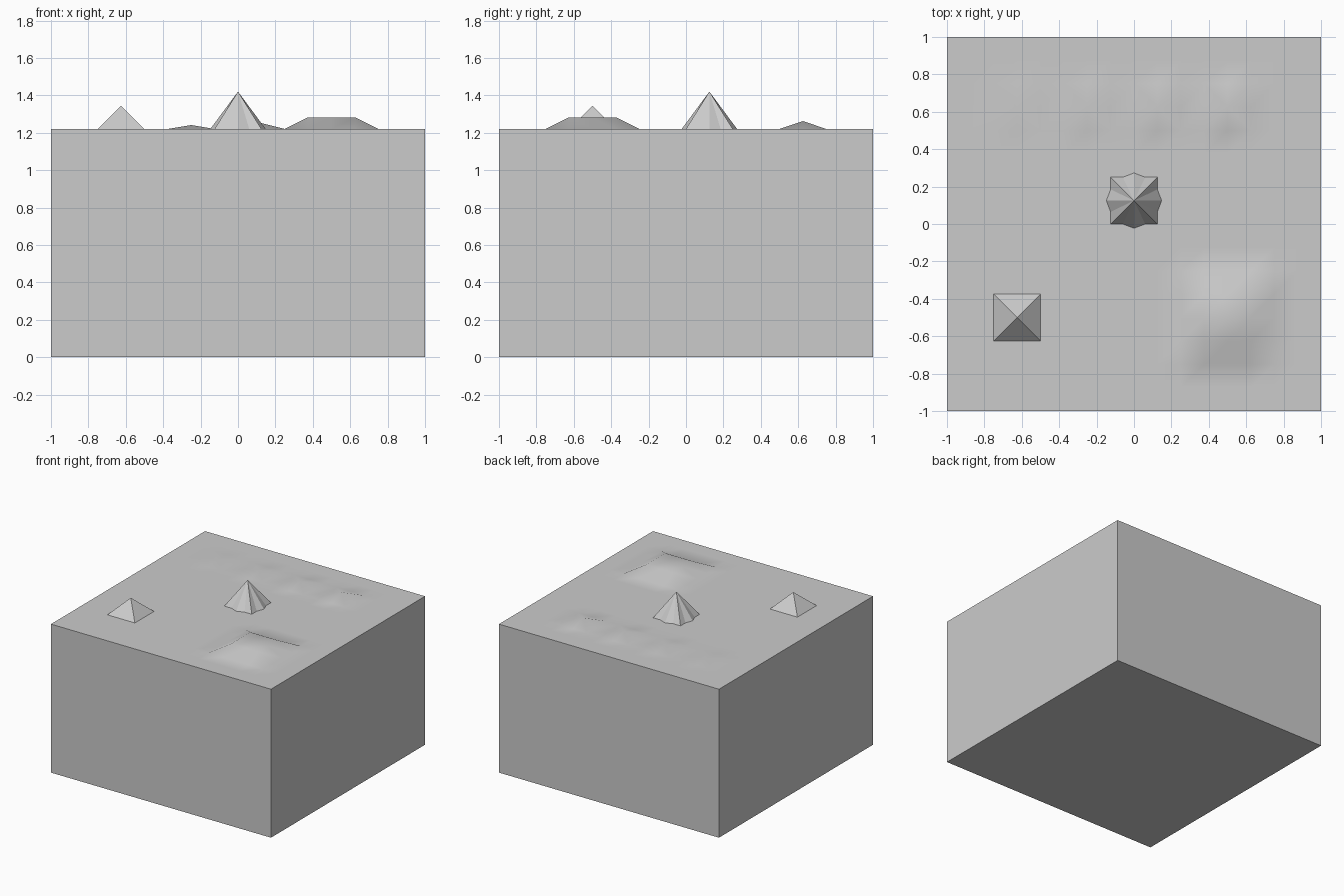
import bpy, bmesh, math

cube = bpy.data.objects.get("Cube")
if cube:
    bpy.data.objects.remove(cube, do_unlink=True)

TOP = 1.22     # height of the flat ground
CELL = 0.125   # ground grid spacing

grey = bpy.data.materials.new("plain_grey")
grey.use_nodes = True
colour = (0.6, 0.6, 0.6, 1)
grey.diffuse_color = colour
grey.node_tree.nodes["Principled BSDF"].inputs["Base Color"].default_value = colour


def finish(name, bm):
    bmesh.ops.recalc_face_normals(bm, faces=bm.faces)
    mesh = bpy.data.meshes.new(name)
    bm.to_mesh(mesh)
    bm.free()
    mesh.materials.append(grey)
    obj = bpy.data.objects.new(name, mesh)
    bpy.context.collection.objects.link(obj)
    return obj


def spire(name, x, y, height, outline):
    """Flat-sided peak over a closed outline."""
    bm = bmesh.new()
    ring = [bm.verts.new((x + px, y + py, TOP)) for px, py in outline]
    apex = bm.verts.new((x, y, TOP + height))
    for a, b in zip(ring, ring[1:] + ring[:1]):
        bm.faces.new((a, b, apex))
    return finish(name, bm)


def four_way(points):
    """Repeat one side of an outline around four quarter turns."""
    turns = [(1, 0), (0, 1), (-1, 0), (0, -1)]
    return [(c * x - s * y, s * x + c * y) for c, s in turns for x, y in points]


# Ground height: a flat-topped hill and a row of growing bumps
def rise(x, y):
    if abs(x - 0.5) < 0.13 and abs(y + 0.5) < 0.13:
        return 0.0625
    for i in range(4):
        if math.dist((x, y), (-0.625 + 0.375 * i, 0.625)) < 0.01:
            return 0.0106 * (i + 1)
    return 0


# Ground block: gridded top with walls and floor extruded below
bm = bmesh.new()
bmesh.ops.create_grid(bm, x_segments=16, y_segments=16, size=1)
rim = [e for e in bm.edges if e.is_boundary]
for v in bm.verts:
    v.co.z = TOP + rise(v.co.x, v.co.y)

# Hips run outward from each raised corner
for face in list(bm.faces):
    corners = list(face.verts)
    raised = [i for i, v in enumerate(corners) if v.co.z > TOP + 0.001]
    if len(raised) == 1:
        i = raised[0]
        bmesh.ops.connect_verts(bm, verts=[corners[i], corners[(i + 2) % 4]])

walls = bmesh.ops.extrude_edge_only(bm, edges=rim)["geom"]
for v in walls:
    if isinstance(v, bmesh.types.BMVert):
        v.co.z = 0
bmesh.ops.contextual_create(bm, geom=[e for e in walls
                                      if isinstance(e, bmesh.types.BMEdge)
                                      and all(v.co.z == 0 for v in e.verts)])
block = finish("ground_block", bm)
bpy.ops.object.select_all(action='DESELECT')
block.select_set(True)
bpy.context.view_layer.objects.active = block
bpy.ops.object.shade_smooth_by_angle(angle=math.radians(30))

# Sharp peaks standing on the ground
spire("square_peak", -0.625, -0.5, CELL, four_way([(CELL, CELL)]))
spire("fluted_peak", 0, CELL, 0.2,
      four_way([(CELL, -CELL), (CELL, -0.06), (0.148, 0), (CELL, 0.06)]))
